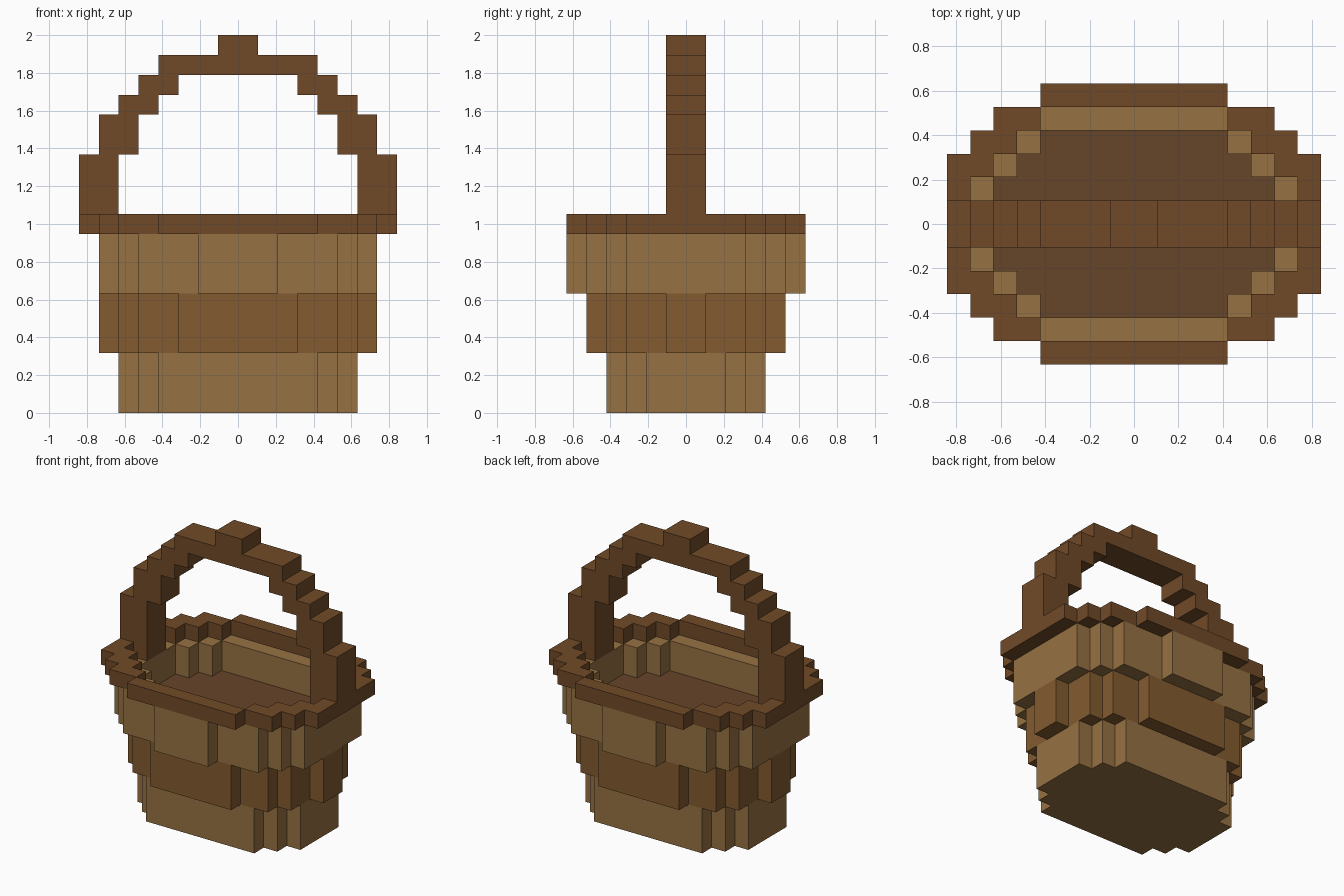
import bpy, bmesh
from mathutils import Vector

if "Cube" in bpy.data.objects:
    bpy.data.objects.remove(bpy.data.objects["Cube"])

U = 2 / 19  # one block


def material(name, srgb):
    m = bpy.data.materials.new(name)
    m.diffuse_color = [c ** 2.2 for c in srgb] + [1]
    m.use_nodes = True
    m.node_tree.nodes["Principled BSDF"].inputs["Base Color"].default_value = m.diffuse_color
    return m


TAN = material("light_wicker", (0.585, 0.44, 0.27))
MID = material("mid_wicker", (0.51, 0.36, 0.20))
DARK = material("dark_wicker", (0.44, 0.295, 0.17))
FLOOR = material("inner_floor", (0.40, 0.275, 0.18))


def column(steps, x):
    """Value of a stepped profile [(x_end, value), ...] over block x."""
    return next((v for end, v in steps if x < end), None)


def oval(outer, hole=()):
    """Cells of a four-way symmetric stepped oval, optionally hollow."""
    cells = set()
    for x in range(outer[-1][0]):
        for y in range(column(hole, x) or 0, column(outer, x)):
            cells |= {(sx, sy) for sx in (x, -x - 1) for sy in (y, -y - 1)}
    return cells


def prism(name, cells, lo, hi, mat, upright=False):
    """Extrude a cell pattern from lo to hi; upright stands it in the xz plane."""
    bm = bmesh.new()

    def face(*pts):
        bm.faces.new([bm.verts.new(Vector((a, -c, b) if upright else (a, b, c)) * U)
                      for a, b, c in pts])

    for i, j in cells:
        ring = [(i, j), (i + 1, j), (i + 1, j + 1), (i, j + 1)]
        face(*[(a, b, hi) for a, b in ring])
        face(*[(a, b, lo) for a, b in reversed(ring)])
        for k, (dx, dy) in enumerate([(0, -1), (1, 0), (0, 1), (-1, 0)]):
            if (i + dx, j + dy) not in cells:
                p, q = ring[k], ring[(k + 1) % 4]
                face((*p, lo), (*q, lo), (*q, hi), (*p, hi))
    bmesh.ops.remove_doubles(bm, verts=bm.verts, dist=1e-4)
    bmesh.ops.dissolve_limit(bm, angle_limit=0.01, verts=bm.verts, edges=bm.edges)
    me = bpy.data.meshes.new(name)
    bm.to_mesh(me)
    bm.free()
    me.materials.append(mat)
    bpy.context.collection.objects.link(bpy.data.objects.new(name, me))


# Stepped outlines: (x end, half depth) in blocks
base = [(4, 4), (5, 3), (6, 2)]
middle = [(3, 5), (5, 4), (6, 3), (7, 1)]
upper = [(2, 6), (5, 5), (6, 4), (7, 3)]
rim = [(4, 6), (6, 5), (7, 4), (8, 3)]
rim_hole = [(4, 5), (5, 4), (6, 3), (7, 2)]

# Basket body, tier by tier
prism("base_tier", oval(base), 0, 3, TAN)
prism("middle_tier", oval(middle), 3, 6, MID)
prism("upper_wall", oval(upper, base), 6, 9, TAN)
prism("inner_floor", oval(base), 6, 7, FLOOR)
prism("rim", oval(rim, rim_hole), 9, 10, DARK)

# Arched handle: (x end, (z bottom, z top)), mirrored in x
arch = [(1, (17, 19)), (3, (17, 18)), (4, (16, 18)), (5, (15, 17)),
        (6, (13, 16)), (7, (9, 15)), (8, (10, 13))]
handle = {(sx, z) for x in range(8) for z in range(*column(arch, x))
          for sx in (x, -x - 1)}
prism("handle", handle, -1, 1, DARK, upright=True)
